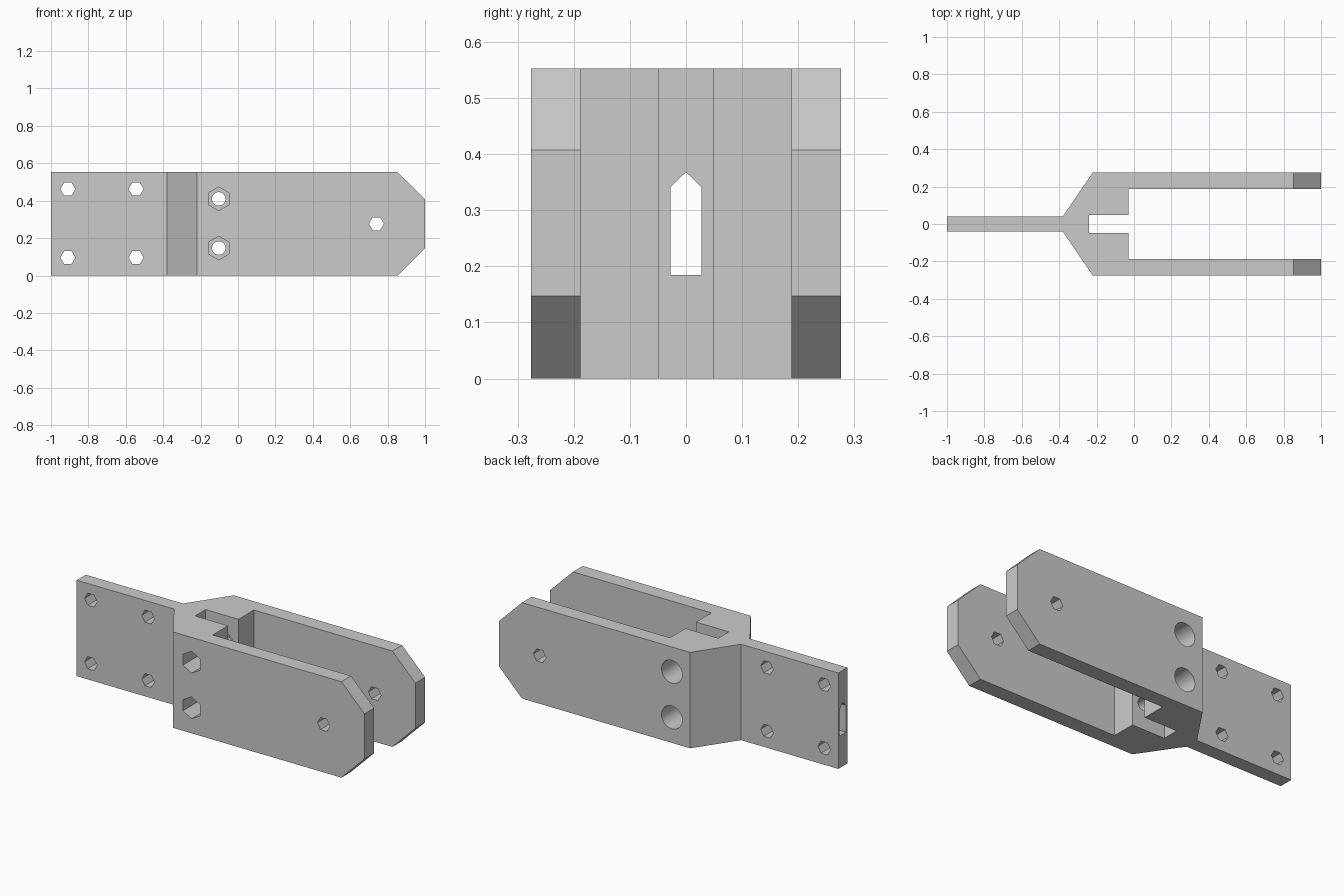
import bpy, bmesh, math

if "Cube" in bpy.data.objects:
    bpy.data.objects.remove(bpy.data.objects["Cube"])

H = 0.553            # overall height
OUT, IN = 0.276, 0.188   # outer and inner fork faces
BOLT_X, BOLT_Z = -0.103, (0.147, 0.41)

grey = bpy.data.materials.new("plain grey")
grey.use_nodes = True
colour = (0.6, 0.6, 0.6, 1)
grey.diffuse_color = colour
grey.node_tree.nodes["Principled BSDF"].inputs["Base Color"].default_value = colour


def prism(name, points, axis, lo, hi):
    """Extrude a 2D outline along an axis from lo to hi."""
    place = {"x": lambda a, b, t: (t, a, b),
             "y": lambda a, b, t: (a, t, b),
             "z": lambda a, b, t: (a, b, t)}[axis]
    bm = bmesh.new()
    face = bm.faces.new([bm.verts.new(place(a, b, lo)) for a, b in points])
    ext = bmesh.ops.extrude_face_region(bm, geom=[face])
    shift = [v for v in ext["geom"] if isinstance(v, bmesh.types.BMVert)]
    bmesh.ops.translate(bm, verts=shift, vec=place(0, 0, hi - lo))
    bmesh.ops.recalc_face_normals(bm, faces=bm.faces)
    mesh = bpy.data.meshes.new(name)
    bm.to_mesh(mesh)
    bm.free()
    mesh.materials.append(grey)
    obj = bpy.data.objects.new(name, mesh)
    bpy.context.collection.objects.link(obj)
    return obj


def ring(x, z, radius, sides, turn=0):
    step = 2 * math.pi / sides
    return [(x + radius * math.cos(i * step + turn),
             z + radius * math.sin(i * step + turn)) for i in range(sides)]


# Fork body: half outline mirrored across the centre line
half = [(-1, 0.041), (-0.38, 0.041), (-0.22, OUT), (1, OUT),
        (1, IN), (-0.03, IN), (-0.03, 0.048), (-0.24, 0.048)]
body = prism("fork_bracket", half + [(x, -y) for x, y in reversed(half)], "z", 0, H)

cutters = []

# Chamfered arm tips, top and bottom
for tip in ([(0.853, 0), (0.853, -0.1), (1.1, -0.1), (1.1, 0.147), (1, 0.147)],
            [(0.853, H), (1, 0.407), (1.1, 0.407), (1.1, H + 0.1), (0.853, H + 0.1)]):
    cutters.append(prism("tip_cutter", tip, "y", -0.5, 0.5))

# Hexagonal pin holes in the tail plate and arms
for x, z in [(x, z) for x in (-0.91, -0.545) for z in (0.096, 0.462)] + [(0.74, H / 2)]:
    cutters.append(prism("pin_cutter", ring(x, z, 0.04, 6), "y", -0.5, 0.5))

# Bolt holes: round through hole, nut pocket in front, round head pocket behind
for z in BOLT_Z:
    cutters.append(prism("bolt_cutter", ring(BOLT_X, z, 0.036, 32), "y", -0.5, 0.5))
    cutters.append(prism("nut_cutter", ring(BOLT_X, z, 0.063, 6, math.pi / 6), "y", -0.5, -0.14))
    cutters.append(prism("head_cutter", ring(BOLT_X, z, 0.066, 32), "y", 0.12, 0.5))

# Peaked channel running lengthwise through the tail
channel = [(-0.028, 0.185), (0.028, 0.185), (0.028, 0.341), (0, 0.368), (-0.028, 0.341)]
cutters.append(prism("channel_cutter", channel, "x", -1.2, -0.15))

for cutter in cutters:
    cutter.hide_render = True
    mod = body.modifiers.new("cut", "BOOLEAN")
    mod.operation = "DIFFERENCE"
    mod.solver = "EXACT"
    mod.object = cutter

# Bake the cuts and remove the cutters
graph = bpy.context.evaluated_depsgraph_get()
baked = bpy.data.meshes.new_from_object(body.evaluated_get(graph))
body.modifiers.clear()
body.data = baked
for cutter in cutters:
    bpy.data.objects.remove(cutter)

bpy.ops.object.select_all(action="DESELECT")
body.select_set(True)
bpy.context.view_layer.objects.active = body
bpy.ops.object.shade_smooth_by_angle(angle=math.radians(30))
